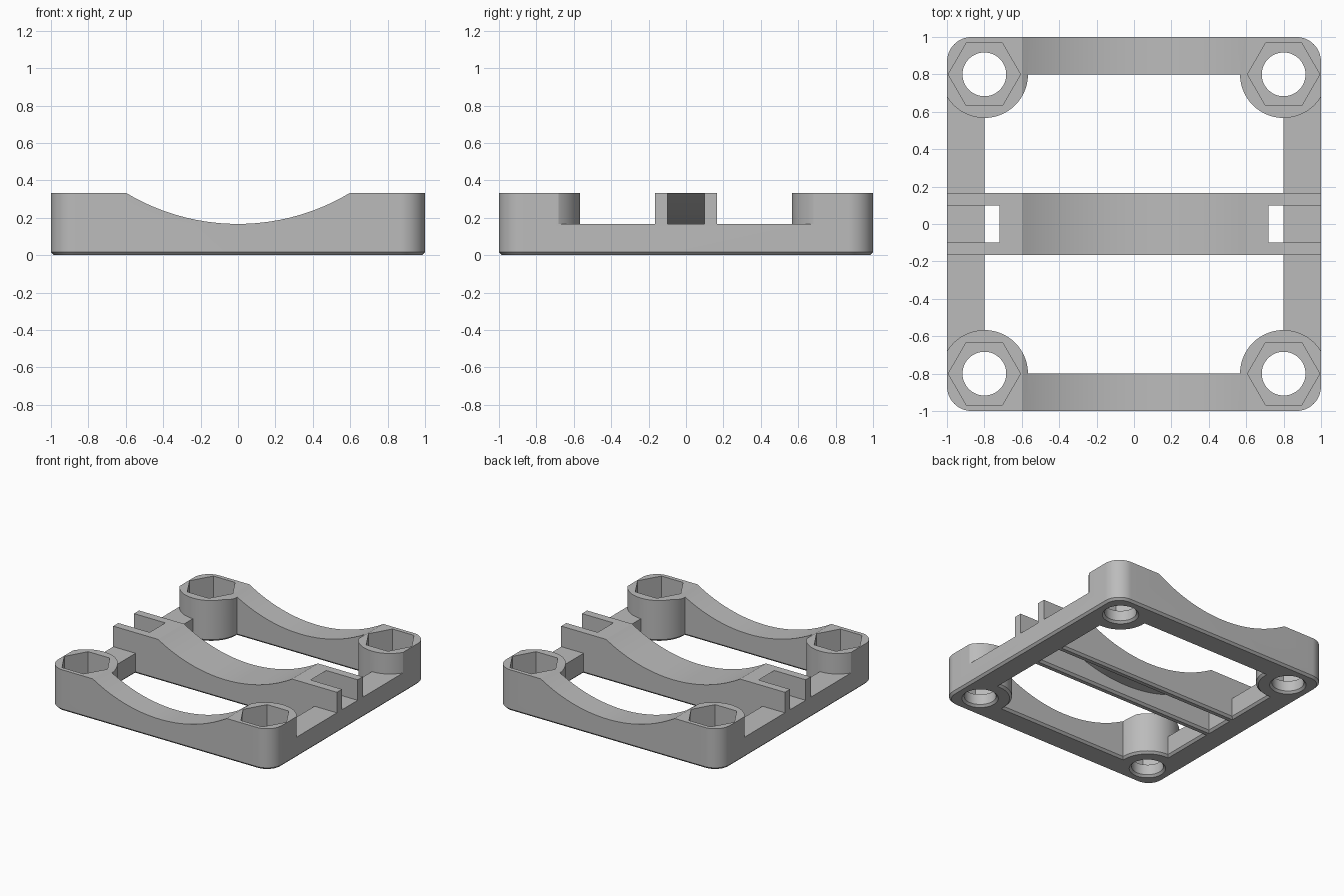
import bpy, bmesh, math
from mathutils import Vector

cube = bpy.data.objects.get("Cube")
if cube:
    bpy.data.objects.remove(cube, do_unlink=True)

TOP, RAIL, POST = 0.333, 0.167, 0.8       # full height, low rail height, corner post centre
CRADLE_Z, CRADLE_R = 1.33, 1.163          # axis height and radius of the curved saddle
STRAP_R = 1.23                            # underside of the saddle strip

grey = bpy.data.materials.new("light_grey")
grey.use_nodes = True
grey.diffuse_color = (0.5, 0.5, 0.5, 1)
grey.node_tree.nodes["Principled BSDF"].inputs["Base Color"].default_value = (0.5, 0.5, 0.5, 1)


def prism(name, outline, lo, hi, axis="z"):
    """Extrude a closed outline along z (outline in xy) or y (outline in xz)."""
    bm = bmesh.new()
    place = (lambda a, b: (a, b, lo)) if axis == "z" else (lambda a, b: (a, lo, b))
    face = bm.faces.new([bm.verts.new(place(a, b)) for a, b in outline])
    extruded = bmesh.ops.extrude_face_region(bm, geom=[face])["geom"]
    step = Vector((0, 0, hi - lo)) if axis == "z" else Vector((0, hi - lo, 0))
    bmesh.ops.translate(bm, verts=[v for v in extruded if isinstance(v, bmesh.types.BMVert)], vec=step)
    bmesh.ops.recalc_face_normals(bm, faces=bm.faces)
    mesh = bpy.data.meshes.new(name)
    bm.to_mesh(mesh)
    bm.free()
    obj = bpy.data.objects.new(name, mesh)
    bpy.context.collection.objects.link(obj)
    return obj


def ring(cx, cy, radius, sides):
    return [(cx + radius * math.cos(math.tau * i / sides),
             cy + radius * math.sin(math.tau * i / sides)) for i in range(sides)]


def cut(target, cutter):
    """Subtract the cutter from the target, then discard the cutter."""
    mod = target.modifiers.new("cut", "BOOLEAN")
    mod.operation, mod.solver, mod.object = "DIFFERENCE", "EXACT", cutter
    graph = bpy.context.evaluated_depsgraph_get()
    result = bpy.data.meshes.new_from_object(target.evaluated_get(graph))
    target.modifiers.clear()
    target.data = result
    bpy.data.objects.remove(cutter, do_unlink=True)


def opening(top):
    """Tee section: open between the rails, and clear above them; top closes it."""
    return [(-POST, -0.1), (POST, -0.1), (POST, RAIL), (1.2, RAIL)] + top + [(-1.2, RAIL), (-POST, RAIL)]


# Rounded square block
corner = 0.133
outline = []
for k in range(4):
    sx, sy = ((1, 1), (-1, 1), (-1, -1), (1, -1))[k]
    for i in range(17):
        a = math.pi / 2 * (k + i / 16)
        outline.append((sx * (1 - corner) + corner * math.cos(a), sy * (1 - corner) + corner * math.sin(a)))
frame = prism("mounting_frame", outline, 0, TOP)

# Two windows that leave the cross bar, low side rails and round corner posts
for side in (-1, 1):
    lo, hi = sorted((side * 0.165, side * POST))
    window = prism("window_cutter", opening([(1.2, 0.6), (-1.2, 0.6)]), lo, hi, "y")
    for sx in (-1, 1):
        cut(window, prism("post_cutter", ring(sx * POST, side * POST, 0.233, 64), -0.5, 1))
    cut(frame, window)

# Strap channel under the cross bar, with a curved ceiling
span = math.asin(0.8 / STRAP_R)
arc = [(STRAP_R * math.sin(span * t / 24), CRADLE_Z - STRAP_R * math.cos(span * t / 24))
       for t in range(24, -25, -1)]
cut(frame, prism("strap_cutter", opening([(1.2, arc[0][1])] + arc + [(-1.2, arc[-1][1])]), -0.1, 0.1, "y"))

# Curved saddle across all bars
cut(frame, prism("saddle_cutter", ring(0, CRADLE_Z, CRADLE_R, 160), -1.5, 1.5, "y"))

# Bolt holes with hexagonal nut pockets
for sx in (-1, 1):
    for sy in (-1, 1):
        cut(frame, prism("hole_cutter", ring(sx * POST, sy * POST, 0.117, 48), -0.5, 1))
        cut(frame, prism("nut_cutter", ring(sx * POST, sy * POST, 0.193, 6), 0.1, 1))

# Chamfer along every bottom edge
bm = bmesh.new()
bm.from_mesh(frame.data)
bmesh.ops.remove_doubles(bm, verts=bm.verts, dist=0.0002)
bmesh.ops.dissolve_limit(bm, angle_limit=0.01, verts=bm.verts, edges=bm.edges)
rim = [e for e in bm.edges if all(abs(v.co.z) < 0.001 for v in e.verts)
       and e.is_manifold and e.calc_face_angle(0) > 0.5]
bmesh.ops.bevel(bm, geom=rim, offset=0.0167, offset_type="OFFSET", segments=1,
                affect="EDGES", clamp_overlap=False)
bmesh.ops.recalc_face_normals(bm, faces=bm.faces)
bm.to_mesh(frame.data)
bm.free()

frame.data.materials.clear()
frame.data.materials.append(grey)
bpy.ops.object.select_all(action="DESELECT")
frame.select_set(True)
bpy.context.view_layer.objects.active = frame
bpy.ops.object.shade_smooth_by_angle(angle=math.radians(30))
